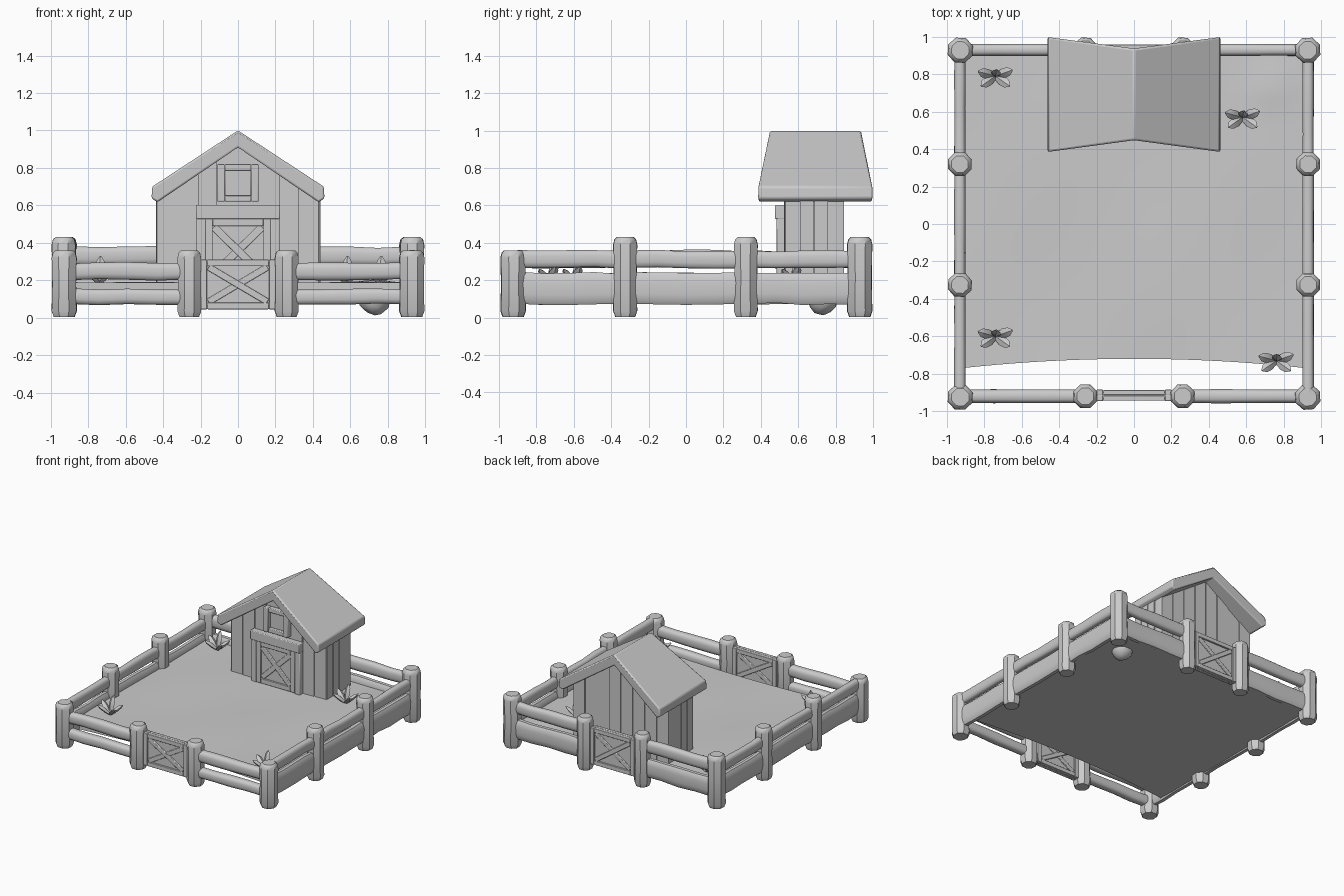
import bpy, bmesh, math, random
from mathutils import Matrix, Vector

if "Cube" in bpy.data.objects:
    bpy.data.objects.remove(bpy.data.objects["Cube"])

random.seed(4)


def finish(name, bm, bevel=0.0, angle=35):
    bmesh.ops.recalc_face_normals(bm, faces=bm.faces[:])
    me = bpy.data.meshes.new(name)
    bm.to_mesh(me)
    bm.free()
    ob = bpy.data.objects.new(name, me)
    bpy.context.collection.objects.link(ob)
    if bevel:
        m = ob.modifiers.new("Bevel", 'BEVEL')
        m.width, m.segments, m.limit_method = bevel, 2, 'ANGLE'
    bpy.ops.object.select_all(action='DESELECT')
    ob.select_set(True)
    bpy.context.view_layer.objects.active = ob
    bpy.ops.object.shade_smooth_by_angle(angle=math.radians(angle))
    return ob


def add_box(bm, c, s, rot=None):
    mat = Matrix.Translation(c) @ (rot or Matrix()) @ Matrix.Diagonal((*s, 1))
    bmesh.ops.create_cube(bm, size=1, matrix=mat)


def loft(bm, rings):
    loops = [[bm.verts.new(p) for p in r] for r in rings]
    n = len(loops[0])
    for a, b in zip(loops, loops[1:]):
        for i in range(n):
            bm.faces.new((a[i], a[(i + 1) % n], b[(i + 1) % n], b[i]))
    bm.faces.new(loops[0])
    bm.faces.new(loops[-1])


def post(name, x, y, top, r=0.068):
    # rough octagonal timber with chamfered ends
    bm = bmesh.new()
    turn = math.pi / 8 + random.uniform(-.08, .08)
    rings = []
    for z, k in ((.003, .82), (.035, 1.0), (top * .5, .95), (top - .04, 1.0), (top - .012, .9), (top, .7)):
        rings.append([(x + r * 1.05 * k * math.cos(turn + i * math.pi / 4),
                       y + r * 1.05 * k * math.sin(turn + i * math.pi / 4), z) for i in range(8)])
    loft(bm, rings)
    finish(name, bm)


def rail(name, a, b, z0, z1, thick):
    # rounded log between two posts, slightly wavy along its length
    a, b = Vector(a).to_3d(), Vector(b).to_3d()
    side = (b - a).normalized().cross(Vector((0, 0, 1)))
    bm = bmesh.new()
    rings = []
    for j in range(5):
        p = a.lerp(b, j / 4)
        k = random.uniform(.94, 1.03)
        c = (z0 + z1) / 2 + random.uniform(-.004, .004)
        ring = []
        for i in range(12):
            t = math.tau * (i + .5) / 12
            u = math.copysign(abs(math.cos(t)) ** .6, math.cos(t))
            v = math.copysign(abs(math.sin(t)) ** .75, math.sin(t))
            q = p + side * u * thick / 2 * k
            ring.append((q.x, q.y, c + v * (z1 - z0) / 2 * k))
        rings.append(ring)
    loft(bm, rings)
    finish(name, bm, angle=45)


def cross_panel(name, w, z0, z1, y, faces, t=.03, border=.035):
    # boarded panel with a raised frame and diagonal cross on each listed facing (-1 front, 1 back)
    bm = bmesh.new()
    h, zc = z1 - z0, (z0 + z1) / 2
    add_box(bm, (0, y, zc), (w - .004, t, h - .004))
    ang = math.atan2(h - 2 * border, w - 2 * border)
    length = math.hypot(w - 2 * border, h - 2 * border) * .95
    for out in faces:
        yf = y + out * t / 2
        for s in (-1, 1):
            add_box(bm, (s * (w - border) / 2, yf, zc), (border, .03, h))
            add_box(bm, (0, yf, zc + s * (h - border) / 2), (w - 2 * border, .028, border))
            add_box(bm, (0, yf, zc), (length, .022 + .004 * s, border), Matrix.Rotation(ang * s, 4, 'Y'))
    return finish(name, bm, .004)


# Ground slab with bowed front edge and a low mound over the stone
FLOOR = .187
bm = bmesh.new()
bmesh.ops.create_grid(bm, x_segments=20, y_segments=20, size=1)
for v in bm.verts:
    u, w = v.co.x, (v.co.y + 1) / 2
    front = -.72 - .05 * u * u
    x, y = u * .92, front + w * (.92 - front)
    mound = .02 * math.exp(-((x - .73) ** 2 + (y - .73) ** 2) / .008)
    v.co = (x, y, FLOOR + .005 * math.sin(u * 5 + 1) * math.sin(w * 7) + mound)
under = bmesh.ops.extrude_face_region(bm, geom=bm.faces[:])["geom"]
for v in under:
    if isinstance(v, bmesh.types.BMVert):
        v.co.z = .082
finish("ground", bm)

# Fence posts
for s, side in ((-1, "left"), (1, "right")):
    post(f"front_corner_post_{side}", s * .928, -.925, .36)
    post(f"back_corner_post_{side}", s * .928, .928, .43)
    post(f"front_gate_post_{side}", s * .26, -.92, .36, .065)
    post(f"back_gate_post_{side}", s * .26, .935, .43, .062)
    for y, tag in ((-.325, "front"), (.32, "rear")):
        post(f"side_post_{side}_{tag}", s * .93, y, .43, .065)

# Fence rails
for s, side in ((-1, "left"), (1, "right")):
    for tag, z0, z1 in (("upper", .20, .295), ("lower", .07, .155)):
        rail(f"front_rail_{side}_{tag}", (s * .9, -.92), (s * .28, -.92), z0, z1, .075)
    for tag, z0, z1 in (("upper", .28, .38), ("lower", .075, .235)):
        rail(f"back_rail_{side}_{tag}", (s * .9, .93), (s * .28, .93), z0, z1, .065)
    for k, (y0, y1) in enumerate(((-.9, -.35), (-.3, .3), (.34, .9))):
        for tag, z0, z1 in (("upper", .265, .36), ("lower", .07, .242)):
            rail(f"side_rail_{side}_{k}_{tag}", (s * .93, y0), (s * .93, y1), z0, z1, .062)

# Gates front and back, crossed on both faces
cross_panel("front_gate", .40, .045, .31, -.915, (-1, 1))
cross_panel("back_gate", .40, .06, .36, .93, (-1, 1))


# Barn walls: stepped plank outline extruded up, trimmed under the roof slopes
def plank_side(a, b, n):
    a, b = Vector(a), Vector(b)
    d = (b - a) / n
    out = Vector((d.y, -d.x)).normalized()
    pts = []
    for i in range(n):
        o = out * random.uniform(-.002, .006)
        pts += [a + d * (i + .03) + o, a + d * (i + .96) + o,
                a + d * (i + .96) - out * .005, a + d * (i + 1.03) - out * .005]
    return pts[:-2]


corners = [(-.435, .53), (.435, .53), (.435, .84), (-.435, .84)]
outline = []
for i, n in enumerate((8, 4, 8, 4)):
    outline += plank_side(corners[i], corners[(i + 1) % 4], n)
bm = bmesh.new()
lo = [bm.verts.new((p.x, p.y, FLOOR - .02)) for p in outline]
hi = [bm.verts.new((p.x, p.y, 1.0)) for p in outline]
for i in range(len(lo)):
    j = (i + 1) % len(lo)
    bm.faces.new((lo[i], lo[j], hi[j], hi[i]))
for s in (-1, 1):
    bmesh.ops.bisect_plane(bm, geom=bm.verts[:] + bm.edges[:] + bm.faces[:],
                           plane_co=(0, 0, .95), plane_no=(s * .66, 0, 1), clear_outer=True)
finish("barn_walls", bm)

# Roof: chevron profile, longer at the eaves than at the ridge
bm = bmesh.new()
prof = [(-.43, .617), (-.462, .637), (-.458, .70), (0, 1.0), (.458, .70), (.462, .637), (.43, .617), (0, .91)]
front, back = [], []
for x, z in prof:
    k = abs(x) / .46
    front.append((x, .45 - .065 * k, z))
    back.append((x, .935 + .063 * k, z))
loft(bm, [front, back])
finish("barn_roof", bm, .01)

# Barn door, frame and header
cross_panel("barn_door", .35, FLOOR, .53, .515, (-1,), border=.04)
bm = bmesh.new()
for s in (-1, 1):
    add_box(bm, (s * .197, .51, .36), (.05, .05, .36))
add_box(bm, (0, .503, .565), (.45, .055, .075))
finish("door_frame", bm, .006)

# Loft window
bm = bmesh.new()
for s in (-1, 1):
    add_box(bm, (s * .09, .51, .72), (.04, .05, .20))
    add_box(bm, (0, .512, .72 + s * .083), (.14, .044, .034))
add_box(bm, (0, .525, .72), (.14, .02, .14))
finish("loft_window", bm, .005)

# Stone sunk through the ground
bm = bmesh.new()
bmesh.ops.create_icosphere(bm, subdivisions=2, radius=1,
                           matrix=Matrix.Translation((.73, .73, .105)) @ Matrix.Diagonal((.085, .085, .095, 1)))
for v in bm.verts:
    v.co += Vector([random.uniform(-.006, .006) for _ in range(3)])
    v.co.z = max(v.co.z, 0.01)
finish("stone", bm, angle=60)

# Leafy sprouts: one upright leaf with four splayed around it
leaves = ((.75, 20, .13), (.75, 165, .13), (.15, 80, .15), (.8, -35, .12), (.8, 215, .12))
for n, (x, y) in enumerate(((-.74, .79), (.58, .57), (-.74, -.60), (.76, -.73))):
    bm = bmesh.new()
    for tilt, head, size in leaves:
        m = (Matrix.Translation((x, y, FLOOR - .005)) @ Matrix.Rotation(math.radians(head), 4, 'Z')
             @ Matrix.Rotation(tilt, 4, 'Y'))
        rings = []
        for t, w in ((0, .014), (.5, .027), (.8, .023), (1, .005)):
            rings.append([m @ Vector((a * .6 * w + .01 * t * t, b * w, t * size))
                          for a, b in ((1, 0), (0, 1), (-1, 0), (0, -1))])
        loft(bm, rings)
    finish(f"sprout_{n}", bm)
